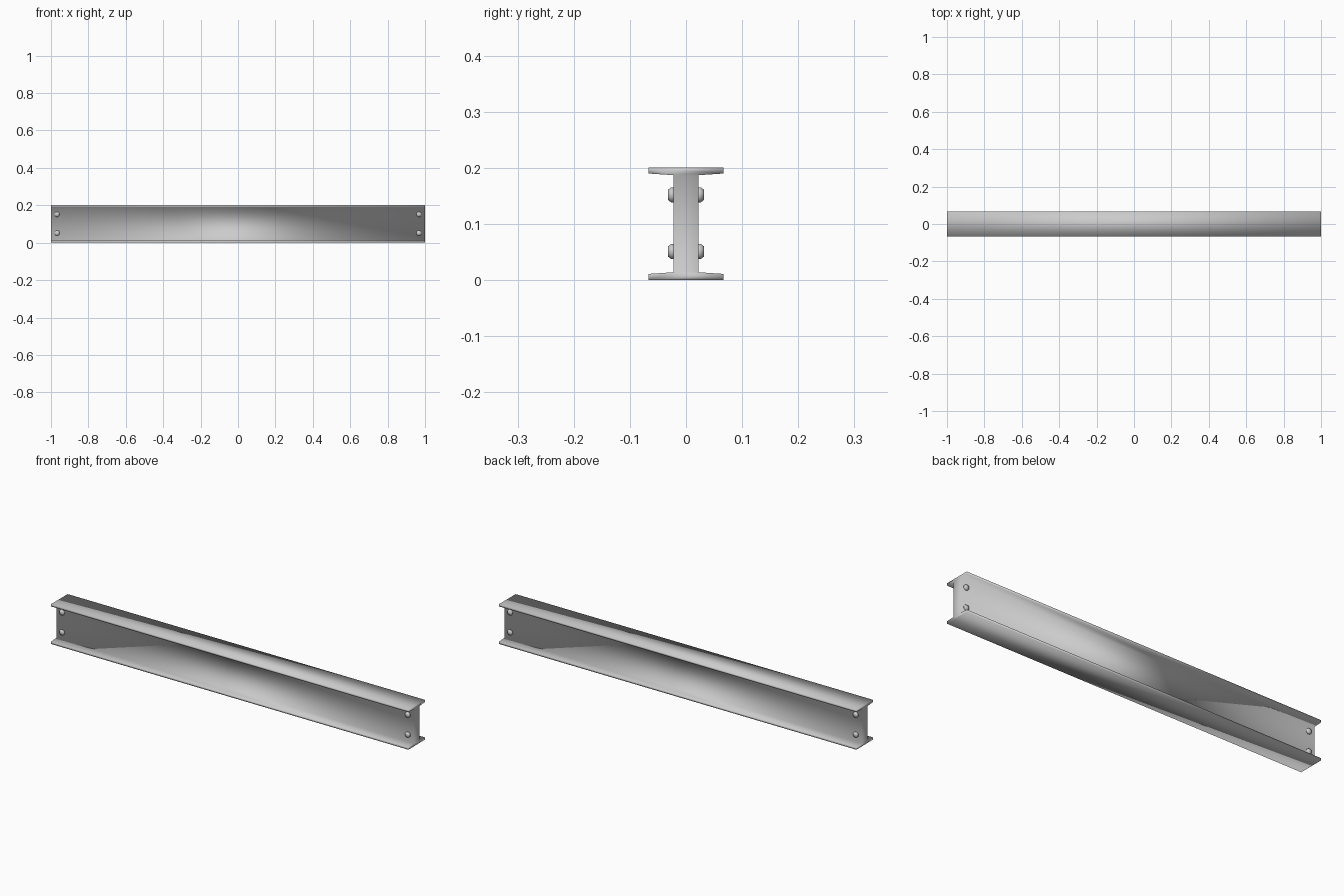
import bpy, bmesh, math
from mathutils import Matrix

if "Cube" in bpy.data.objects:
    bpy.data.objects.remove(bpy.data.objects["Cube"])


def finish(bm, name):
    bmesh.ops.recalc_face_normals(bm, faces=bm.faces)
    me = bpy.data.meshes.new(name)
    bm.to_mesh(me)
    bm.free()
    ob = bpy.data.objects.new(name, me)
    bpy.context.collection.objects.link(ob)
    me.shade_smooth()
    return ob


# I-beam: half profile (y, z) mirrored across y, extruded along x
half = [(0.067, 0.0), (0.067, 0.011), (0.0225, 0.014),
        (0.0225, 0.187), (0.067, 0.19), (0.067, 0.201)]
profile = half + [(-y, z) for y, z in reversed(half)]
bm = bmesh.new()
left = [bm.verts.new((-1, y, z)) for y, z in profile]
right = [bm.verts.new((1, y, z)) for y, z in profile]
n = len(profile)
for i in range(n):
    j = (i + 1) % n
    bm.faces.new((left[i], left[j], right[j], right[i]))
# End caps: bottom flange, web and top flange
for ring in (left, right):
    for ids in ((0, 1, 2, 9, 10, 11), (2, 3, 8, 9), (3, 4, 5, 6, 7, 8)):
        bm.faces.new([ring[i] for i in ids])
finish(bm, "beam")


# Rivet heads: low-poly domes on both sides of the web
def rivet(name, x, z, side):
    sides = 8
    bm = bmesh.new()
    rings = []
    for r, y in ((0.0145, 0.0215), (0.0145, 0.0265), (0.0095, 0.0325)):
        rings.append([bm.verts.new((x + r * math.cos(a), side * y, z + r * math.sin(a)))
                      for a in (math.tau * (k + 0.5) / sides for k in range(sides))])
    for a, b in zip(rings, rings[1:]):
        for k in range(sides):
            m = (k + 1) % sides
            bm.faces.new((a[k], a[m], b[m], b[k]))
    bm.faces.new(rings[0])
    bm.faces.new(rings[-1])
    finish(bm, name)


for sx, end in ((-0.967, "left"), (0.967, "right")):
    for z, level in ((0.051, "lower"), (0.152, "upper")):
        for side, face in ((-1, "front"), (1, "back")):
            rivet(f"rivet_{face}_{end}_{level}", sx, z, side)
